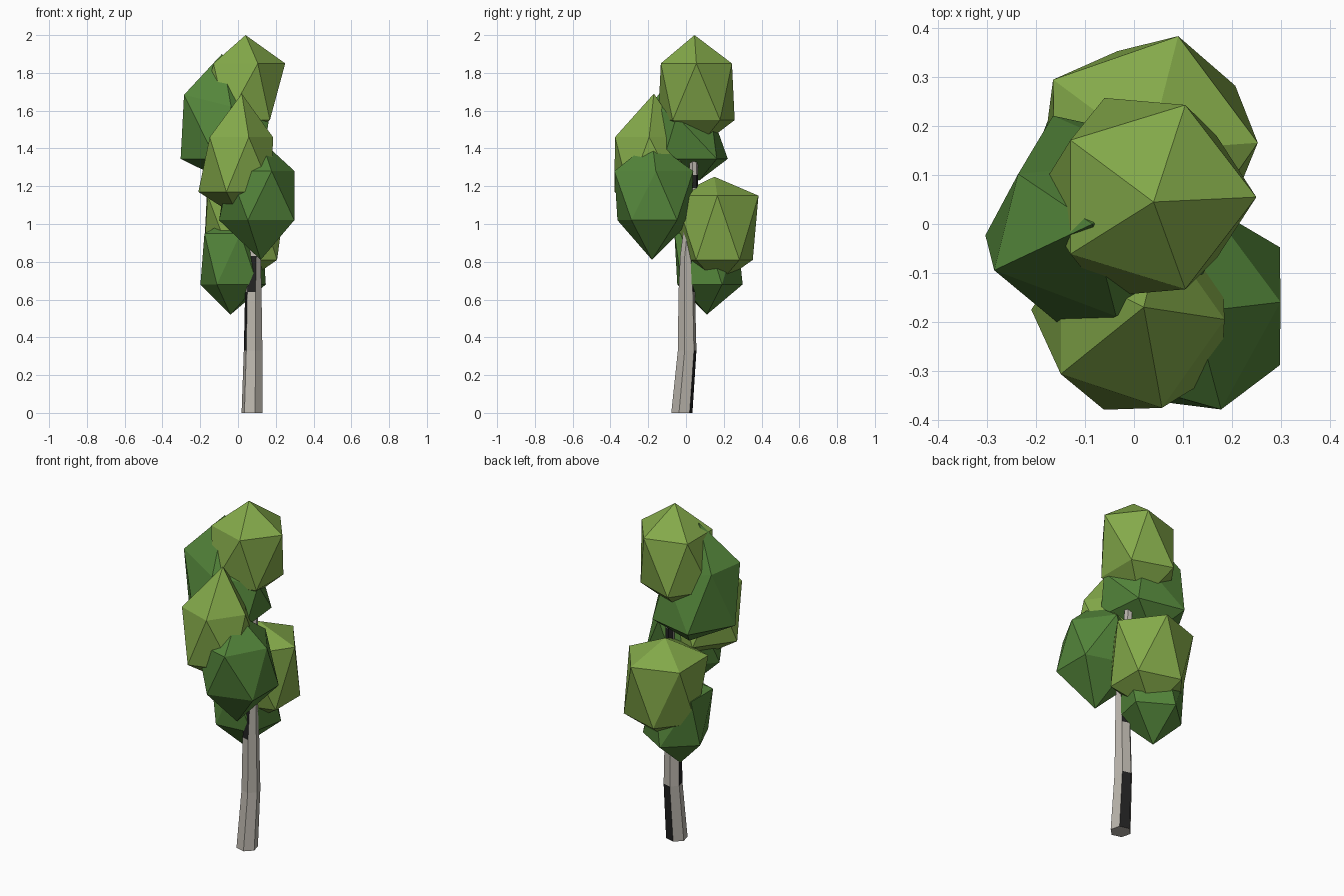
import bpy, bmesh, math

cube = bpy.data.objects.get("Cube")
if cube:
    bpy.data.objects.remove(cube, do_unlink=True)


def material(name, colour):
    m = bpy.data.materials.new(name)
    m.use_nodes = True
    m.diffuse_color = (*colour, 1)
    m.node_tree.nodes["Principled BSDF"].inputs["Base Color"].default_value = (*colour, 1)
    return m


LIGHT = material("light_green", (0.23, 0.40, 0.068))
DARK = material("dark_green", (0.088, 0.235, 0.043))
BARK = material("pale_bark", (0.50, 0.47, 0.42))
PATCH = material("black_bark", (0.016, 0.016, 0.016))


def add_object(name, bm, *materials):
    bmesh.ops.recalc_face_normals(bm, faces=bm.faces)
    mesh = bpy.data.meshes.new(name)
    bm.to_mesh(mesh)
    bm.free()
    for m in materials:
        mesh.materials.append(m)
    obj = bpy.data.objects.new(name, mesh)
    bpy.context.collection.objects.link(obj)
    return obj


def add_ring(bm, count, x, y, z, rx, ry, turn=0, lean=0):
    """Ring of vertices, turned in degrees and leaning along x."""
    angles = [math.radians(turn + 360 / count * i) for i in range(count)]
    return [bm.verts.new((x + rx * math.cos(a), y + ry * math.sin(a), z + lean * rx * math.cos(a)))
            for a in angles]


def leaf_clump(name, mat, top, upper, lower, bottom):
    """Uneven icosahedron: two tips (x, y, z) and two five-sided rings."""
    bm = bmesh.new()
    tip, base = bm.verts.new(top), bm.verts.new(bottom)
    high = add_ring(bm, 5, *upper)
    low = add_ring(bm, 5, *lower)
    for i in range(5):
        j = (i + 1) % 5
        bm.faces.new((tip, high[i], high[j]))
        bm.faces.new((high[i], low[i], high[j]))
        bm.faces.new((high[j], low[i], low[j]))
        bm.faces.new((base, low[j], low[i]))
    add_object(name, bm, mat)


# Foliage
leaf_clump("crown_leaves", LIGHT, (0.04, 0.045, 2.0), (0.04, 0.055, 1.85, 0.21, 0.198),
           (0.003, 0.055, 1.55, 0.205, 0.213, 36), (0.01, 0.06, 1.40))
leaf_clump("upper_right_leaves", DARK, (-0.085, 0, 1.90),
           (-0.07, -0.02, 1.63, 0.24, 0.17, -10, -0.25),
           (-0.07, 0.002, 1.345, 0.235, 0.24, 42), (-0.07, 0.07, 1.23))
leaf_clump("upper_front_leaves", LIGHT, (0.02, -0.17, 1.69), (0, -0.195, 1.46, 0.185, 0.19),
           (0.005, -0.175, 1.17, 0.215, 0.215, 36), (0.01, -0.175, 1.03))
leaf_clump("front_leaves", DARK, (0.125, -0.18, 1.44), (0.105, -0.175, 1.28, 0.195, 0.22, 4),
           (0.12, -0.168, 1.02, 0.22, 0.205, 36), (0.12, -0.18, 0.81))
leaf_clump("back_leaves", LIGHT, (0.03, 0.15, 1.25), (0.023, 0.162, 1.15, 0.23, 0.232, 1),
           (0.033, 0.168, 0.81, 0.215, 0.195, 36), (0.02, 0.17, 0.68))
leaf_clump("lower_back_leaves", DARK, (-0.03, 0.1, 1.03), (-0.04, 0.105, 0.95, 0.17, 0.175),
           (-0.02, 0.115, 0.68, 0.183, 0.186, 24), (-0.04, 0.11, 0.52))

# Trunk: bent six-sided tube, each ring given as x, y, z, radius
SIDES = 6
PATH = [(0.075, -0.022, 0, 0.058), (0.08, 0.006, 0.33, 0.051),
        (0.081, 0.004, 0.64, 0.045), (0.088, 0.002, 0.83, 0.034),
        (0.077, 0.038, 1.19, 0.025), (0.075, 0.04, 1.26, 0.024),
        (0.072, 0.04, 1.38, 0.022)]
# Sides that are black in each band (0 faces the model's left, counted towards the back)
BLACK_SIDES = [{1}, {3}, {1, 4}, set(), {0, 1, 2}, set()]

bm = bmesh.new()
rings = [add_ring(bm, SIDES, x, y, z, r, r, -15) for x, y, z, r in PATH]
for band, (low, high) in enumerate(zip(rings, rings[1:])):
    for i in range(SIDES):
        j = (i + 1) % SIDES
        face = bm.faces.new((low[i], low[j], high[j], high[i]))
        face.material_index = int(i in BLACK_SIDES[band])
bm.faces.new(rings[0][::-1])
bm.faces.new(rings[-1])
add_object("trunk", bm, BARK, PATCH)
